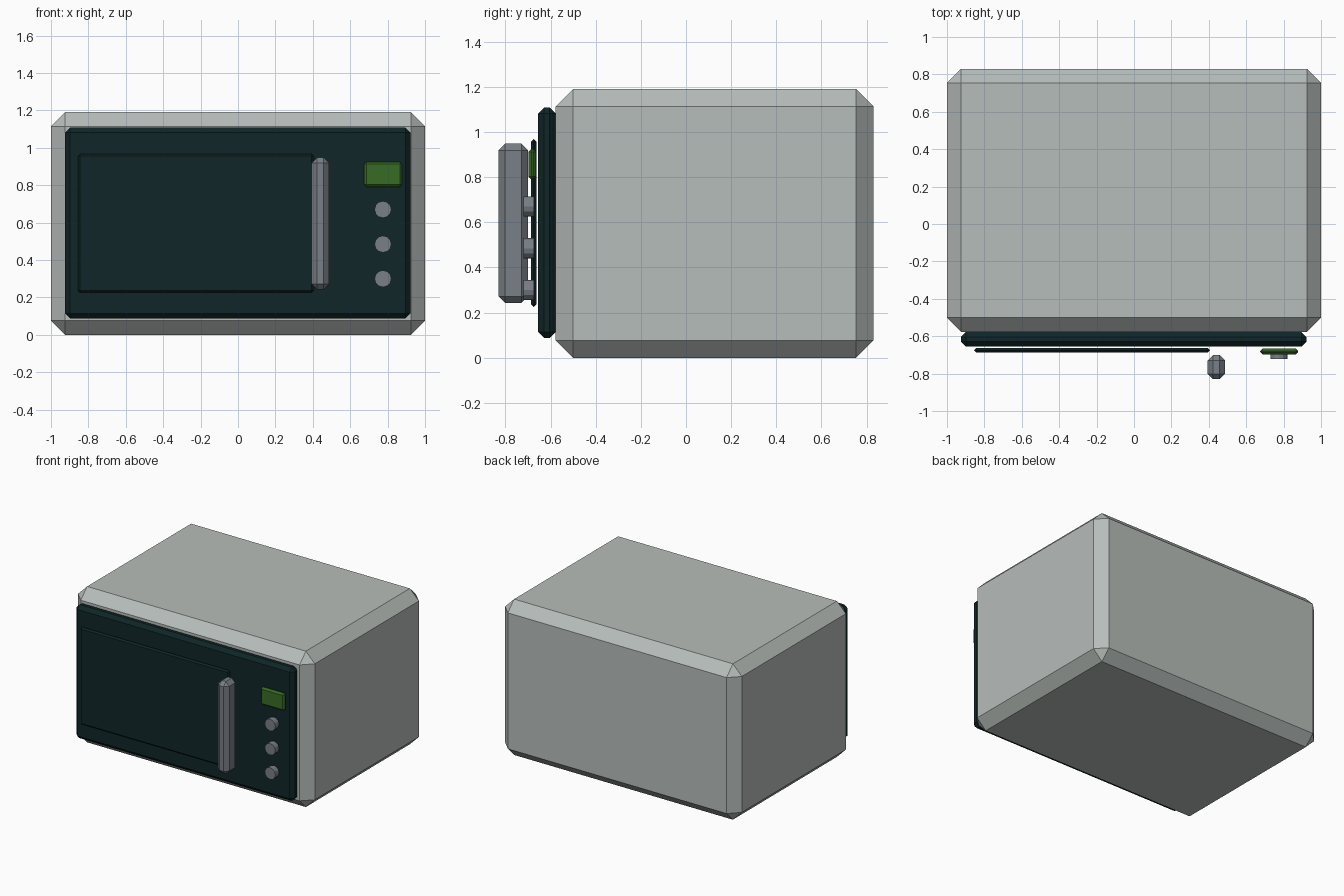
import bpy, math

if "Cube" in bpy.data.objects:
    bpy.data.objects.remove(bpy.data.objects["Cube"])

def material(name, rgb):
    m = bpy.data.materials.new(name)
    m.diffuse_color = (*rgb, 1)
    m.use_nodes = True
    m.node_tree.nodes["Principled BSDF"].inputs["Base Color"].default_value = m.diffuse_color
    return m

casing = material("casing_grey", (0.47, 0.51, 0.49))
dark = material("dark_teal", (0.005, 0.019, 0.02))
steel = material("steel_grey", (0.19, 0.215, 0.24))
green = material("display_green", (0.037, 0.15, 0.018))

def box(name, x, y, z, bevel, mat):
    """Chamfered box from (min, max) ranges on each axis."""
    bpy.ops.mesh.primitive_cube_add(size=1)
    ob = bpy.context.object
    ob.name = name
    for v in ob.data.vertices:
        v.co = [(r[0] + r[1]) / 2 + c * (r[1] - r[0]) for c, r in zip(v.co, (x, y, z))]
    mod = ob.modifiers.new("chamfer", "BEVEL")
    mod.width = bevel
    mod.segments = 1
    ob.data.materials.append(mat)
    return ob

# Main casing
box("casing", (-1, 1), (-0.577, 0.83), (0, 1.19), 0.076, casing)
# Front face, door window and display
box("front_panel", (-0.925, 0.922), (-0.656, -0.577), (0.088, 1.108), 0.027, dark)
box("door_window", (-0.855, 0.405), (-0.687, -0.662), (0.225, 0.968), 0.0115, dark)
box("display", (0.675, 0.878), (-0.698, -0.665), (0.79, 0.925), 0.013, green)
# Door handle
box("door_handle", (0.394, 0.487), (-0.83, -0.70), (0.243, 0.948), 0.029, steel)

# Round buttons
for i, z in enumerate((0.67, 0.485, 0.30)):
    bpy.ops.mesh.primitive_cylinder_add(vertices=12, radius=0.045, depth=0.047,
                                        location=(0.775, -0.697, z),
                                        rotation=(math.pi / 2, 0, 0))
    ob = bpy.context.object
    ob.name = f"button_{i + 1}"
    ob.data.materials.append(steel)
